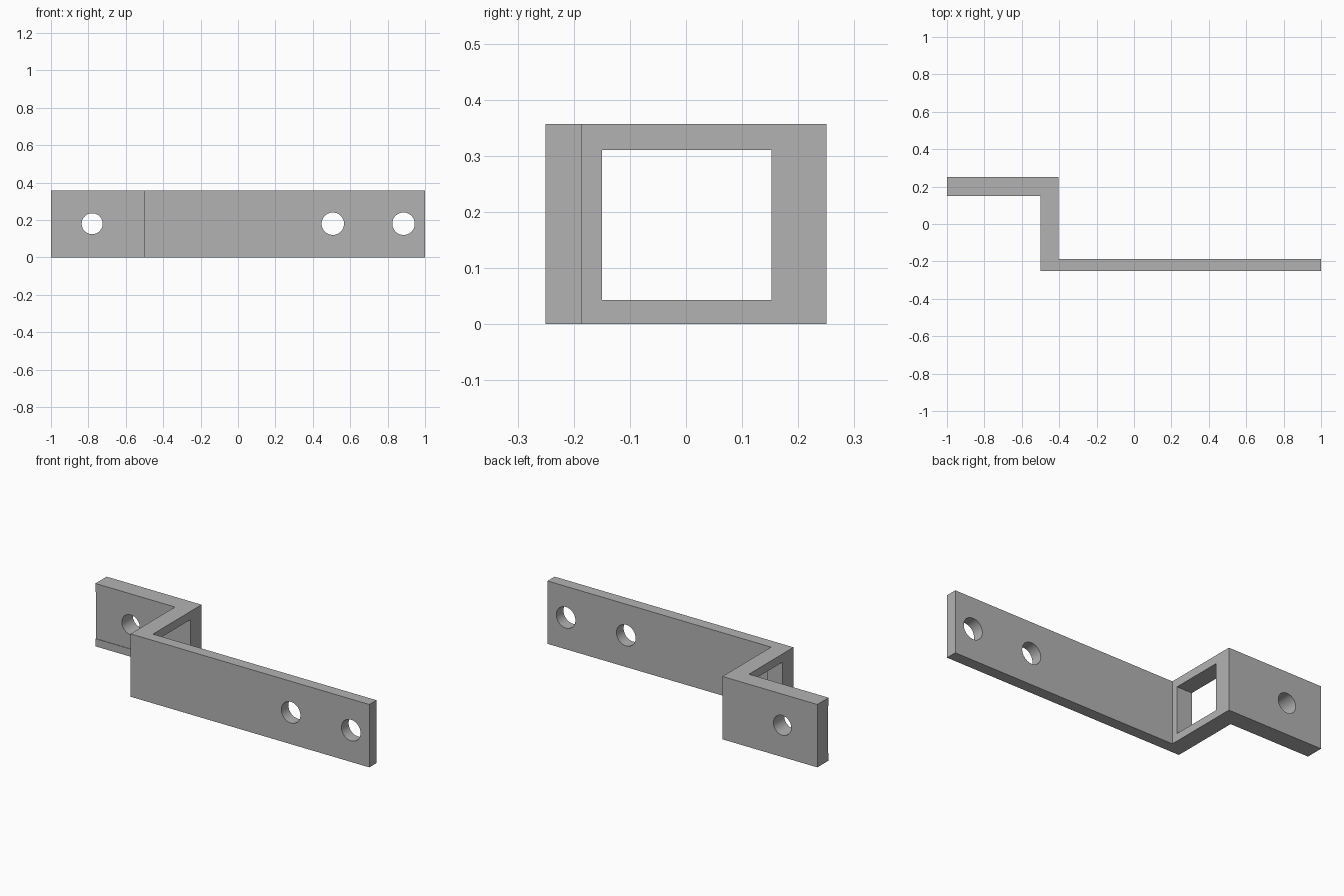
import bpy
import bmesh
import math
from mathutils import Matrix, Vector

cube = bpy.data.objects.get("Cube")
if cube:
    bpy.data.objects.remove(cube, do_unlink=True)

HEIGHT = 0.357

# One plain grey for the whole bracket
grey = bpy.data.materials.new("plain grey")
grey.use_nodes = True
colour = (0.45, 0.45, 0.45, 1)
grey.diffuse_color = colour
grey.node_tree.nodes["Principled BSDF"].inputs["Base Color"].default_value = colour


def add_object(name, bm):
    bmesh.ops.recalc_face_normals(bm, faces=bm.faces)
    mesh = bpy.data.meshes.new(name)
    bm.to_mesh(mesh)
    bm.free()
    mesh.materials.append(grey)
    obj = bpy.data.objects.new(name, mesh)
    bpy.context.collection.objects.link(obj)
    return obj


def box(name, low, high):
    low, high = Vector(low), Vector(high)
    bm = bmesh.new()
    place = Matrix.Translation((low + high) / 2) @ Matrix.Diagonal((*(high - low), 1))
    bmesh.ops.create_cube(bm, size=1, matrix=place)
    return add_object(name, bm)


def bolt_cutter(name, x, y, radius):
    bm = bmesh.new()
    place = Matrix.Translation((x, y, 0.18)) @ Matrix.Rotation(math.pi / 2, 4, "X")
    bmesh.ops.create_cone(bm, cap_ends=True, segments=64, radius1=radius,
                          radius2=radius, depth=0.4, matrix=place)
    return add_object(name, bm)


# Z-shaped strip: profile in plan, extruded upwards
profile = [(-1, 0.25), (-1, 0.149), (-0.5, 0.149), (-0.5, -0.25),
           (1, -0.25), (1, -0.186), (-0.404, -0.186), (-0.404, 0.25)]
bm = bmesh.new()
base = bm.faces.new([bm.verts.new((x, y, 0)) for x, y in profile])
top = bmesh.ops.extrude_face_region(bm, geom=[base])["geom"]
bmesh.ops.translate(bm, vec=(0, 0, HEIGHT),
                    verts=[v for v in top if isinstance(v, bmesh.types.BMVert)])
bracket = add_object("offset_bracket", bm)

# Window through the web, which also skims the inner face of the short tab,
# and the three bolt holes
cutters = [
    box("window_cutter", (-1.1, -0.15, 0.043), (-0.3, 0.152, 0.31)),
    bolt_cutter("tab_hole_cutter", -0.78, 0.2, 0.056),
    bolt_cutter("inner_hole_cutter", 0.507, -0.22, 0.06),
    bolt_cutter("end_hole_cutter", 0.885, -0.22, 0.06),
]
bpy.ops.object.select_all(action="DESELECT")
bracket.select_set(True)
bpy.context.view_layer.objects.active = bracket
for cutter in cutters:
    cutter.hide_render = True
    cut = bracket.modifiers.new(cutter.name, "BOOLEAN")
    cut.operation = "DIFFERENCE"
    cut.solver = "EXACT"
    cut.object = cutter
    bpy.ops.object.modifier_apply(modifier=cut.name)
    bpy.data.objects.remove(cutter, do_unlink=True)

bpy.ops.object.shade_smooth_by_angle(angle=math.radians(30))
